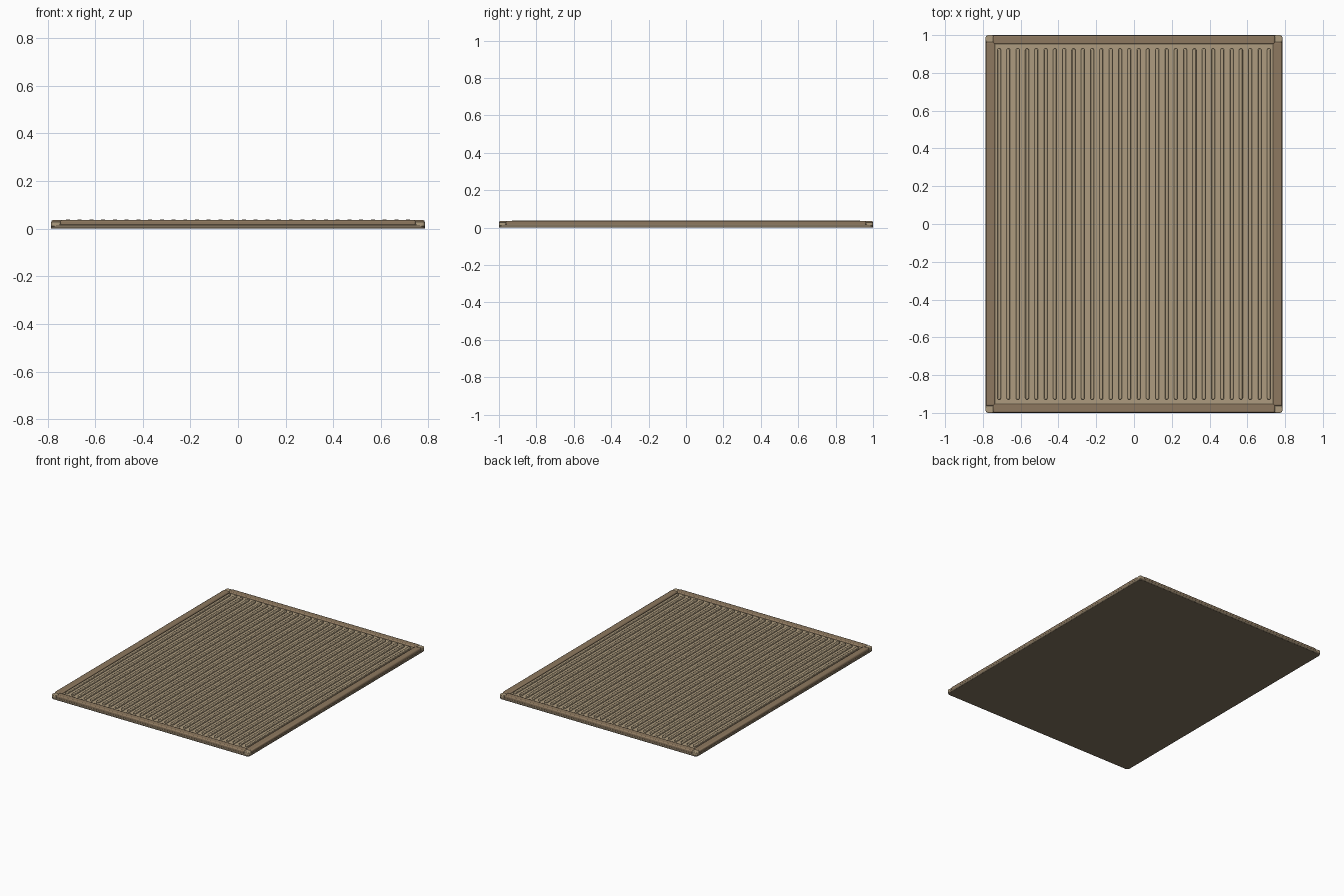
import bpy, bmesh, math
from mathutils import Vector

if "Cube" in bpy.data.objects:
    bpy.data.objects.remove(bpy.data.objects["Cube"])

HX, HY = 0.785, 1.0


def material(name, rgb):
    m = bpy.data.materials.new(name)
    m.diffuse_color = (*rgb, 1)
    m.use_nodes = True
    m.node_tree.nodes["Principled BSDF"].inputs["Base Color"].default_value = m.diffuse_color
    return m


BACKING = material("backing_brown", (0.22, 0.17, 0.11))
BORDER = material("border_brown", (0.27, 0.19, 0.115))
WEAVE = material("ribbed_tan", (0.42, 0.33, 0.21))


def finish(bm, name, mat, bevel=0, segments=2):
    bmesh.ops.recalc_face_normals(bm, faces=bm.faces)
    mesh = bpy.data.meshes.new(name)
    bm.to_mesh(mesh)
    bm.free()
    obj = bpy.data.objects.new(name, mesh)
    bpy.context.collection.objects.link(obj)
    mesh.materials.append(mat)
    if bevel:
        mod = obj.modifiers.new("soft_edges", "BEVEL")
        mod.width, mod.segments, mod.limit_method = bevel, segments, "ANGLE"
        mod.angle_limit = math.radians(50)
    bpy.ops.object.select_all(action="DESELECT")
    obj.select_set(True)
    bpy.context.view_layer.objects.active = obj
    bpy.ops.object.shade_smooth_by_angle(angle=math.radians(40))
    return obj


def slab(name, x0, x1, y0, y1, z0, z1, mat, radius=0, bevel=0.004):
    """Flat block with optionally rounded plan corners."""
    bm = bmesh.new()
    steps = 6 if radius else 0
    pts = []
    for k, (sx, sy) in enumerate([(1, 1), (-1, 1), (-1, -1), (1, -1)]):
        cx = (x1 if sx > 0 else x0) - sx * radius
        cy = (y1 if sy > 0 else y0) - sy * radius
        for i in range(steps + 1):
            a = math.pi / 2 * (k + (i / steps if steps else 0))
            pts.append((cx + radius * math.cos(a), cy + radius * math.sin(a), z0))
    face = bm.faces.new([bm.verts.new(p) for p in pts])
    top = bmesh.ops.extrude_face_region(bm, geom=[face])["geom"]
    verts = [g for g in top if isinstance(g, bmesh.types.BMVert)]
    bmesh.ops.translate(bm, verts=verts, vec=Vector((0, 0, z1 - z0)))
    return finish(bm, name, mat, bevel)


# Backing sheet and recessed centre panel
slab("backing", -HX, HX, -HY, HY, 0, 0.018, BACKING, radius=0.02, bevel=0.003)
slab("centre_panel", -0.738, 0.738, -0.956, 0.956, 0.016, 0.026, WEAVE, bevel=0.002)

# Raised border strips, stopping short of the corner caps
for side, s in (("left", -1), ("right", 1)):
    x0, x1 = sorted((s * 0.735, s * (HX - 0.001)))
    slab(side + "_border", x0, x1, -0.963, 0.963, 0.01, 0.036, BORDER, bevel=0.007)
for side, s in (("front", -1), ("back", 1)):
    y0, y1 = sorted((s * 0.952, s * (HY - 0.001)))
    slab(side + "_border", -0.746, 0.746, y0, y1, 0.01, 0.036, BORDER, bevel=0.007)

# Lower rounded corner caps
for sx in (-1, 1):
    for sy in (-1, 1):
        x0, x1 = sorted((sx * 0.742, sx * HX))
        y0, y1 = sorted((sy * 0.96, sy * HY))
        slab("corner_cap", x0, x1, y0, y1, 0.008, 0.031, WEAVE, radius=0.012, bevel=0.004)

# Row of long rounded ribs
COUNT = 30
for i in range(COUNT):
    x = -0.714 + 1.428 * i / (COUNT - 1)
    slab(f"rib_{i + 1:02d}", x - 0.0095, x + 0.0095, -0.93, 0.93,
         0.022, 0.039, WEAVE, radius=0.0092, bevel=0.006)
